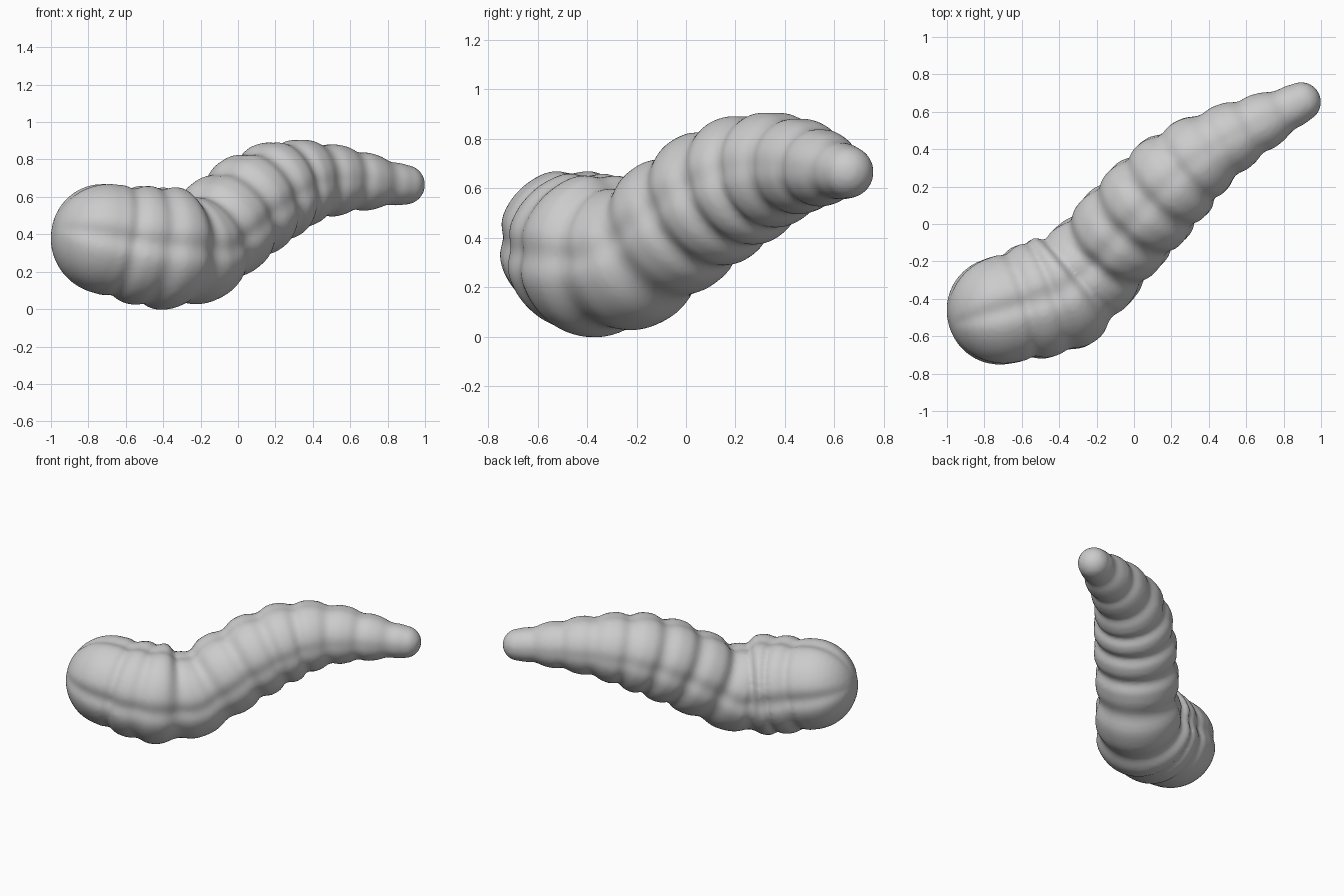
import bpy, bmesh, math
from mathutils import Vector

cube = bpy.data.objects.get("Cube")
if cube:
    bpy.data.objects.remove(cube, do_unlink=True)

# One entry per body ring from head to tail: centre x, y, z and radius
SEGMENTS = [
    (-.70, -.46, .38, .302), (-.54, -.415, .35, .325), (-.38, -.355, .33, .335),
    (-.215, -.215, .325, .292), (-.065, -.045, .45, .285), (.075, .105, .56, .283),
    (.215, .245, .638, .268), (.36, .365, .68, .233), (.54, .475, .69, .19),
    (.71, .56, .68, .152), (.893, .652, .665, .107),
]
SIDES, STEPS, CAP = 64, 10, 10

def spline(p, t):
    """Catmull-Rom value of the list p at position t."""
    i = min(int(t), len(p) - 2)
    u = t - i
    b, c = p[i], p[i + 1]
    a = p[i - 1] if i else b * 2 - c
    d = p[i + 2] if i + 2 < len(p) else c * 2 - b
    return (b * 2 + (c - a) * u + (a * 2 - b * 5 + c * 4 - d) * u * u
            + (b * 3 - a - c * 3 + d) * u ** 3) / 2

centres = [Vector(s[:3]) for s in SEGMENTS]
radii = [s[3] for s in SEGMENTS]
last = len(SEGMENTS) - 1

def tangent(t):
    lo, hi = max(t - .6, 0), min(t + .6, last)
    return (spline(centres, hi) - spline(centres, lo)).normalized()

def rings():
    """Yield centre, direction, radius and groove depth along the body."""
    head, tail = tangent(0), tangent(last)
    for k in range(1, CAP):
        a = math.pi / 2 * (1 - k / CAP)
        yield (centres[0] - head * radii[0] * math.sin(a), head,
               radii[0] * math.cos(a), .08)
    for k in range(last * STEPS + 1):
        t = k / STEPS
        crease = math.sin(math.pi * t) ** 4
        depth = .065 if t < 2 else .1
        yield (spline(centres, t), tangent(t),
               spline(radii, t) * (1 - depth * crease), .08 - .07 * t / last)
    for k in range(1, CAP):
        a = math.pi / 2 * k / CAP
        yield (centres[-1] + tail * radii[-1] * math.sin(a), tail,
               radii[-1] * math.cos(a), .01)

# Sweep the lobed rings into one skin
bm = bmesh.new()
skin = []
for centre, along, radius, groove in rings():
    side = along.cross(Vector((0, 0, 1))).normalized()
    up = side.cross(along)
    loop = []
    for j in range(SIDES):
        a = 2 * math.pi * j / SIDES
        # grooves on top and both sides, none underneath
        cut = groove * abs(math.cos(2 * a)) ** 16 if math.sin(a) > -.7 else 0
        r = radius * (1 - cut)
        loop.append(bm.verts.new(centre + side * r * math.cos(a) + up * r * math.sin(a)))
    skin.append(loop)
for one, two in zip(skin, skin[1:]):
    for j in range(SIDES):
        n = (j + 1) % SIDES
        bm.faces.new((one[j], one[n], two[n], two[j]))
bm.faces.new(skin[0])
bm.faces.new(skin[-1])
bmesh.ops.recalc_face_normals(bm, faces=bm.faces)
mesh = bpy.data.meshes.new("larva_body")
bm.to_mesh(mesh)
bm.free()
body = bpy.data.objects.new("larva_body", mesh)
bpy.context.collection.objects.link(body)

# Merge the folds at the bend and soften the skin
remesh = body.modifiers.new("merge_folds", 'REMESH')
remesh.mode = 'VOXEL'
remesh.voxel_size = .016
remesh.use_smooth_shade = True
soften = body.modifiers.new("soften", 'SMOOTH')
soften.factor = .5
soften.iterations = 3

# Plain grey skin
grey = bpy.data.materials.new("plain_grey")
grey.use_nodes = True
colour = (.6, .6, .6, 1)
grey.diffuse_color = colour
grey.node_tree.nodes["Principled BSDF"].inputs["Base Color"].default_value = colour
mesh.materials.append(grey)
for poly in mesh.polygons:
    poly.use_smooth = True
